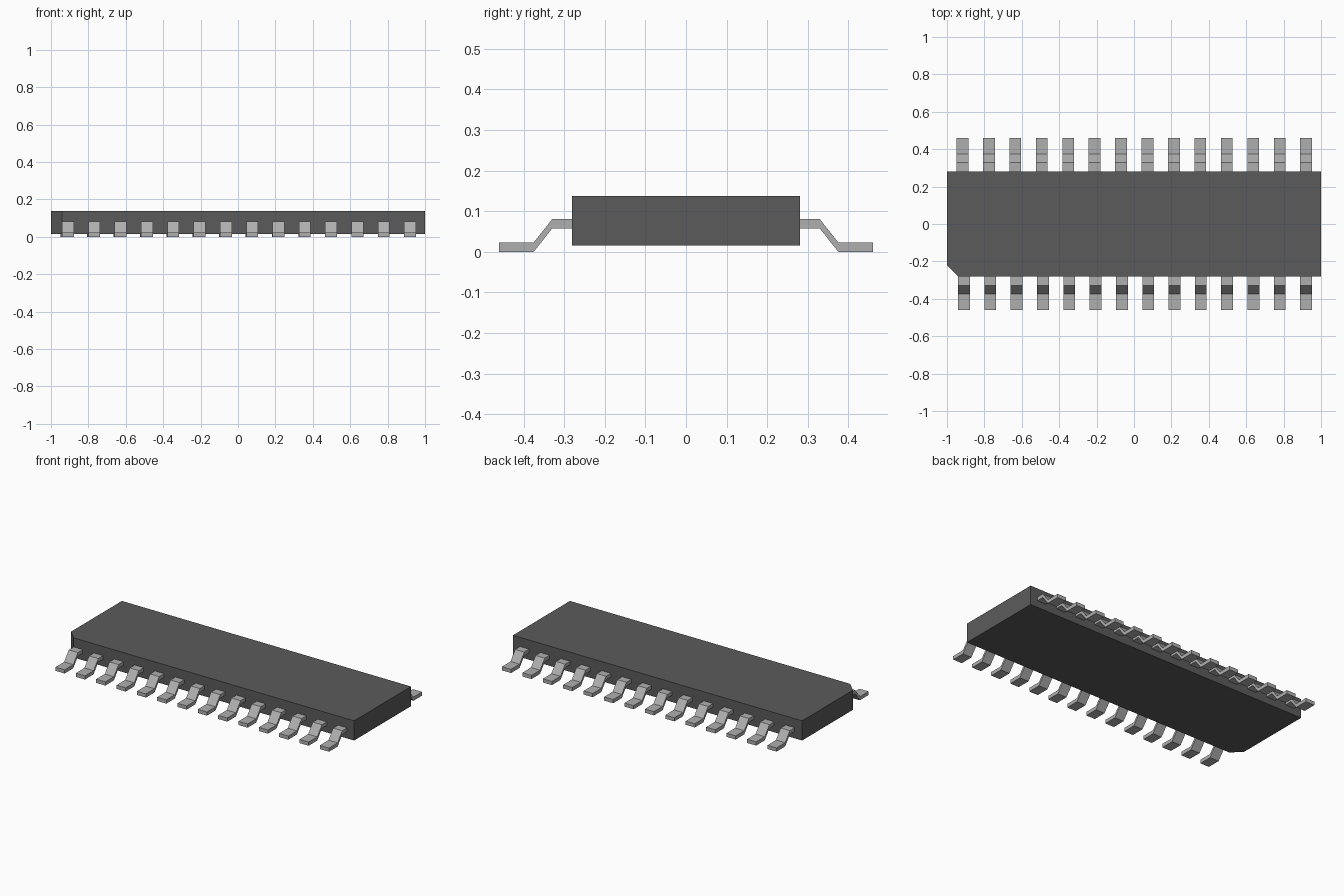
import bpy
import bmesh

if "Cube" in bpy.data.objects:
    bpy.data.objects.remove(bpy.data.objects["Cube"], do_unlink=True)


def make_material(name, rgb):
    mat = bpy.data.materials.new(name)
    mat.use_nodes = True
    mat.diffuse_color = (*rgb, 1)
    mat.node_tree.nodes["Principled BSDF"].inputs["Base Color"].default_value = (*rgb, 1)
    return mat


def extrude_outline(name, points, offset, mat):
    """Closed solid from a planar outline pushed along an offset."""
    bm = bmesh.new()
    face = bm.faces.new([bm.verts.new(p) for p in points])
    result = bmesh.ops.extrude_face_region(bm, geom=[face], use_keep_orig=True)
    moved = [v for v in result["geom"] if isinstance(v, bmesh.types.BMVert)]
    bmesh.ops.translate(bm, verts=moved, vec=offset)
    bmesh.ops.recalc_face_normals(bm, faces=bm.faces)
    mesh = bpy.data.meshes.new(name)
    bm.to_mesh(mesh)
    bm.free()
    mesh.materials.append(mat)
    obj = bpy.data.objects.new(name, mesh)
    bpy.context.collection.objects.link(obj)
    return obj


plastic = make_material("dark grey plastic", (0.105, 0.105, 0.105))
metal = make_material("light grey metal", (0.43, 0.43, 0.43))

# Body: flat slab with one clipped corner marking the first lead
HALF_X, HALF_Y, CLIP = 1.0, 0.281, 0.06
BOTTOM, TOP = 0.015, 0.138
outline = [(-HALF_X + CLIP, -HALF_Y), (HALF_X, -HALF_Y), (HALF_X, HALF_Y),
           (-HALF_X, HALF_Y), (-HALF_X, -HALF_Y + CLIP)]
extrude_outline("body", [(x, y, BOTTOM) for x, y in outline],
                (0, 0, TOP - BOTTOM), plastic)

# Leads: bent strips, shoulder to foot, repeated along both long sides
COUNT, WIDTH, THICK = 14, 0.063, 0.023
bend = [(0.279, 0.058), (0.329, 0.058), (0.375, 0), (0.46, 0)]
profile = bend + [(y, z + THICK) for y, z in reversed(bend)]
for side, sign, first, last in (("front", -1, -0.909, 0.92),
                                ("back", 1, -0.917, 0.92)):
    pitch = (last - first) / (COUNT - 1)
    for i in range(COUNT):
        x = first + i * pitch - WIDTH / 2
        extrude_outline(f"{side}_lead_{i + 1}", [(x, sign * y, z) for y, z in profile],
                        (WIDTH, 0, 0), metal)
